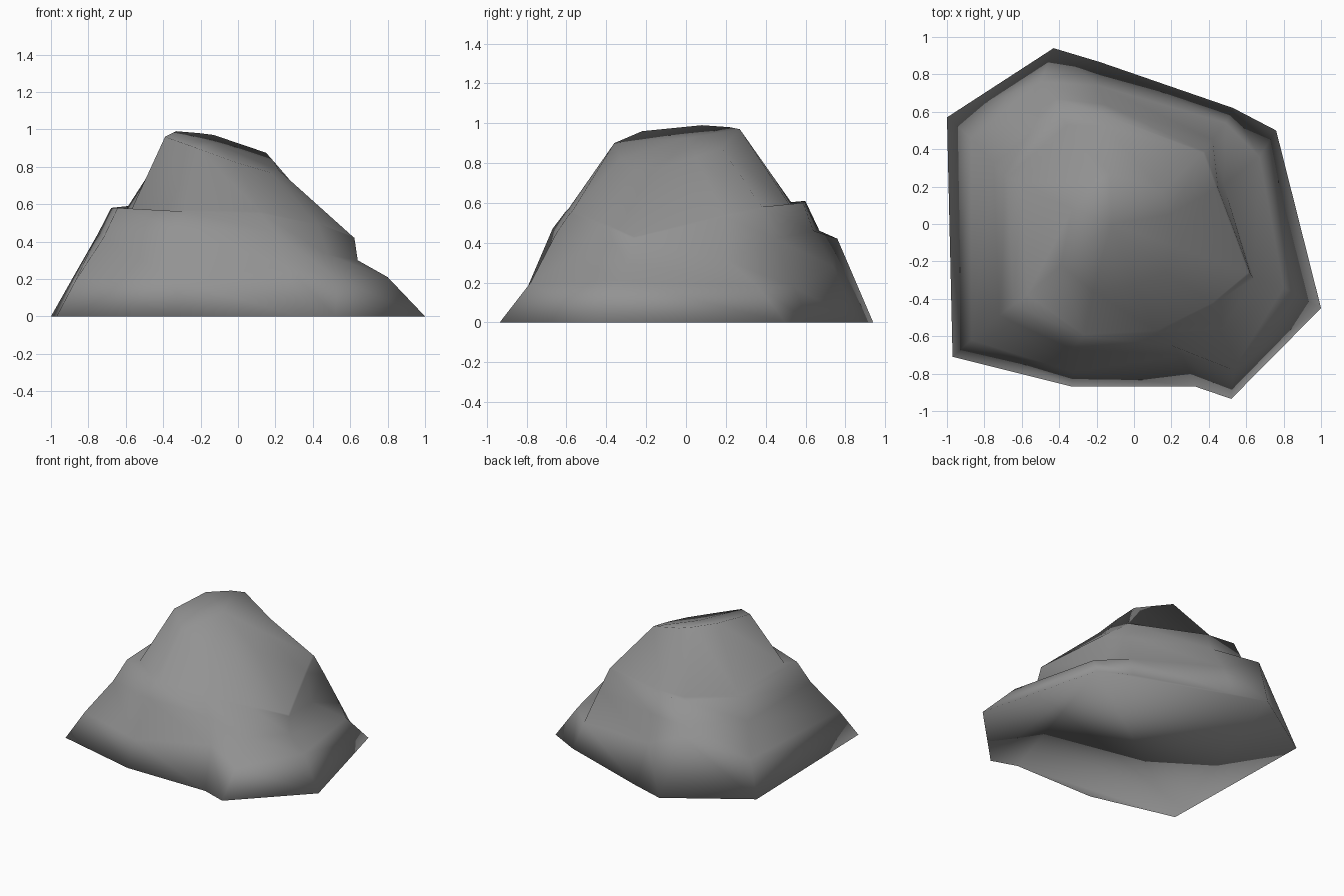
import bpy, bmesh

# Stone colour
stone = bpy.data.materials.new("grey stone")
stone.diffuse_color = (0.29, 0.29, 0.29, 1)

# Outline on the ground, clockwise from the back right corner
foot = [(.53, .62), (.76, .50), (1, -.45), (.52, -.935), (.33, -.87),
        (-.33, -.87), (-.97, -.71), (-1, .57), (-.43, .94), (-.18, .865)]

# Lower shoulder, with a shelf at the right and a hollow beside the front spur
shoulder = [(.49, .54, .18), (.67, .36, .18), (.80, -.34, .21), (.53, -.78, .20), (.26, -.70, .27),
            (-.33, -.79, .19), (-.87, -.62, .19), (-.87, .46, .23), (-.50, .76, .42), (-.19, .74, .28)]

# Rim under the ledge
rim = [(.42, .45, .42), (.48, .21, .31), (.64, -.29, .30), (.48, -.56, .33), (.20, -.65, .45),
       (-.33, -.67, .47), (-.72, -.49, .42), (-.75, .32, .44), (-.42, .67, .46), (-.16, .64, .46)]

# Foot of the upper block
neck = [(.37, .38, .58), (.44, .19, .54), (.61, -.26, .43), (.42, -.42, .50), (.12, -.57, .56),
        (-.27, -.59, .57), (-.57, -.38, .57), (-.60, .22, .57), (-.36, .53, .60), (-.15, .52, .59)]

# Edge of the sloping crown
crown = [(.15, .18, .875), (.19, .05, .83), (.22, -.12, .78), (.17, -.26, .77), (0, -.33, .82),
         (-.22, -.36, .90), (-.39, -.22, .96), (-.33, .08, .99), (-.21, .22, .98), (-.13, .27, .97)]

# Narrow ledge around the block, widest at the back and left
lip = []
for i, (x, y, z) in enumerate(neck):
    k = 1.13 if i >= 6 else 1.02
    lip.append((x * k, y * k, z + .01 if i >= 6 else z - .01))

bm = bmesh.new()
rings = [[bm.verts.new(p) for p in ring]
         for ring in ([(x, y, 0) for x, y in foot], shoulder, rim, lip, neck, crown)]
n = len(foot)
for lo, hi in zip(rings, rings[1:]):
    for i in range(n):
        j = (i + 1) % n
        bm.faces.new((lo[i], lo[j], hi[j], hi[i]))
# Crown fan and flat underside
peak = bm.verts.new((-.12, 0, .925))
for i in range(n):
    bm.faces.new((rings[-1][i], rings[-1][(i + 1) % n], peak))
bm.faces.new(rings[0])
bmesh.ops.recalc_face_normals(bm, faces=bm.faces)
# Smooth everywhere, the underside included
for f in bm.faces:
    f.smooth = True

mesh = bpy.data.meshes.new("boulder")
bm.to_mesh(mesh)
bm.free()
mesh.materials.append(stone)
boulder = bpy.data.objects.new("boulder", mesh)
bpy.context.collection.objects.link(boulder)
